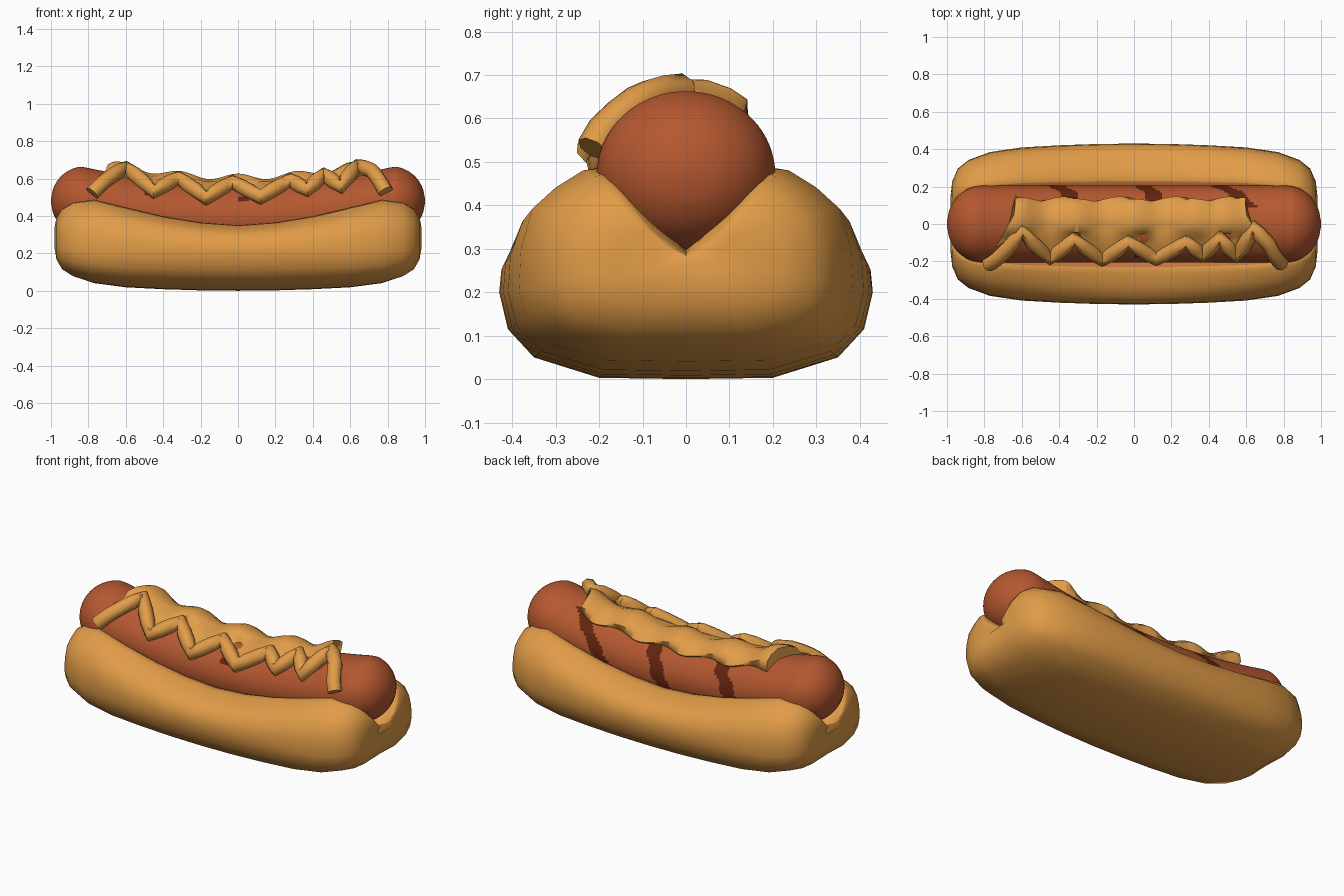
import bpy, bmesh, math

if "Cube" in bpy.data.objects:
    bpy.data.objects.remove(bpy.data.objects["Cube"])


def material(name, rgb):
    m = bpy.data.materials.new(name)
    m.diffuse_color = (*rgb, 1)
    m.use_nodes = True
    m.node_tree.nodes["Principled BSDF"].inputs["Base Color"].default_value = m.diffuse_color
    return m


BUN = material("toasted bun", (0.75, 0.33, 0.064))
STAIN = material("sauce stained bun", (0.56, 0.18, 0.05))
SAUSAGE = material("sausage red brown", (0.46, 0.097, 0.029))
GRILL = material("grill mark brown", (0.125, 0.017, 0.005))
MUSTARD = material("mustard", (0.75, 0.335, 0.066))

R = 0.187


def centre_z(x):
    return 0.385 + 0.095 * min(1, abs(x) / 0.85) ** 2


def on_sausage(x, deg, r):
    """Point around the sausage; deg is measured from straight up towards the front."""
    a = math.radians(deg)
    return (x, -r * 1.1 * math.sin(a), centre_z(x) + r * math.cos(a))


def loft(name, rings, mats, rule=None, angle=50):
    """Skin closed rings of points, cap the ends, colour faces by rule(ring, side)."""
    bm = bmesh.new()
    vs = [[bm.verts.new(p) for p in ring] for ring in rings]
    n = len(rings[0])
    for i in range(len(vs) - 1):
        for j in range(n):
            k = (j + 1) % n
            f = bm.faces.new((vs[i][j], vs[i][k], vs[i + 1][k], vs[i + 1][j]))
            f.material_index = rule(i, j) if rule else 0
    bm.faces.new(vs[0])
    bm.faces.new(vs[-1])
    bmesh.ops.recalc_face_normals(bm, faces=bm.faces)
    me = bpy.data.meshes.new(name)
    bm.to_mesh(me)
    bm.free()
    ob = bpy.data.objects.new(name, me)
    bpy.context.collection.objects.link(ob)
    for m in mats:
        me.materials.append(m)
    smooth(ob, angle)
    return ob


def smooth(ob, angle):
    bpy.ops.object.select_all(action='DESELECT')
    ob.select_set(True)
    bpy.context.view_layer.objects.active = ob
    bpy.ops.object.shade_smooth_by_angle(angle=math.radians(angle))


# Bun: two lobes with a groove, saddle shaped along x, rounded at the ends
half = [(0, 0.0), (0.2, 0.003), (0.35, 0.05), (0.41, 0.115), (0.43, 0.2), (0.425, 0.3),
        (0.395, 0.395), (0.335, 0.445), (0.265, 0.485), (0.23, 0.49), (0.205, 0.475), (0, 0.2)]
profile = half + [(-y, z) for y, z in half[-2:0:-1]]
ends = [(0.976, 0.1), (0.98, 0.28), (0.972, 0.47), (0.942, 0.68), (0.885, 0.83), (0.77, 0.96)]
mids = [(0.6, 1.0), (0.4, 1.0), (0.2, 1.0)]
stations = ([(-x, s) for x, s in ends + mids] + [(0, 1.0)] + (ends + mids)[::-1])
rings = []
for x, s in stations:
    t = min(abs(x), 0.82) / 0.82
    top = 0.35 + 0.16 * t ** 1.7
    ring = []
    for y, z in profile:
        low = z < 0.15
        if y == 0 and not low:
            z += 0.1 * t * t
        elif z > 0.2:
            z = 0.2 + (z - 0.2) * (top - 0.2) / 0.29
        z += 0.035 * t * t * max(0, 1 - z / 0.2)
        z = 0.28 + (z - 0.28) * s
        sy = s ** 0.72
        notch = 0.05 * max(0, 1 - abs(y) / 0.25) * min(1, (1 - s) * 4) * (0.2 if low else 1)
        ring.append((x - math.copysign(notch, x), y * (1 - 0.09 * t * t) * sy, z))
    rings.append(ring)
LAST = len(rings) - 2
loft("bun", rings, [BUN, STAIN],
     lambda i, j: int(9 <= j <= 12 and 4 <= i <= LAST - 4), 70)

# Sausage: bent capsule with slanted grill marks on the back and two spots in front
SIDES = 72
xs = [-1 + 0.01 * i for i in range(201)]
xs[0], xs[-1] = -0.9995, 0.9995
rings = []
for x in xs:
    e = max(0, abs(x) - 0.8) / 0.2
    r = max(0.004, R * math.sqrt(max(0, 1 - e ** 2.2)))
    rings.append([on_sausage(x, 360 * j / SIDES - 180, r) for j in range(SIDES)])


def marks(i, j):
    x = (xs[i] + xs[i + 1]) / 2
    a = 360 * (j + 0.5) / SIDES - 180
    if -125 < a < -25:
        wob = 0.008 * math.sin(a * 0.2)
        for x0, slope in ((-0.42, 0.002), (0.04, 0.0017), (0.44, 0.003)):
            if abs(x - x0 - slope * (a + 85) - wob) < 0.046:
                return 1
    if 50 < a < 62 and min(abs(x + 0.47), abs(x - 0.03)) < 0.028:
        return 1
    return 0


loft("sausage", rings, [SAUSAGE, GRILL], marks)

# Mustard zigzag path along the front: (x, angle)
path = [(-0.78, 74), (-0.71, 48), (-0.6, 8), (-0.45, 54), (-0.32, 20), (-0.17, 58),
        (-0.03, 24), (0.12, 56), (0.28, 24), (0.37, 48), (0.46, 18), (0.55, 50),
        (0.64, 4), (0.72, 28), (0.79, 72)]


def zig_angle(x):
    for (x0, a0), (x1, a1) in zip(path, path[1:]):
        if x0 <= x <= x1:
            return a0 + (a1 - a0) * (x - x0) / (x1 - x0)
    return 30


# Mustard sheet from the zigzag over the top, dipping under the sausage skin at small gaps
rings = []
N = 90
for i in range(N + 1):
    u = i / N
    x = -0.67 + 1.3 * u
    lump = 0.016 * math.cos(2 * math.pi * (x + 0.62) / 0.31) + 0.012 * min(1, abs(x) / 0.6) ** 3
    back = -38 + 4 * math.sin(x * 21)
    front = max(20, zig_angle(x))
    near = min(abs(x + 0.31), abs(x - 0.05), abs(x - 0.49))
    arc = [front, 17, 10, 0, -10, -22, -32, back]
    high = [0.018, 0.02, 0.028, 0.038, 0.04, 0.035, 0.028, 0.012]
    high[1] -= 0.035 * max(0, 1 - near / 0.07)
    outer = [on_sausage(x, a, R + h + lump * (h > 0.026)) for a, h in zip(arc, high)]
    inner = [on_sausage(x, a, R - 0.025) for a in arc[::-1]]
    # ends run slanted, wider at the front
    skew = 0.07 * (abs(2 * u - 1) ** 6) * (1 if u > 0.5 else -1)
    rings.append([(px + skew * max(-0.5, min(1, -py / 0.12)), py, pz)
                  for px, py, pz in outer + inner])
loft("mustard_sheet", rings, [MUSTARD], angle=60)

# Mustard zigzag strand squeezed along the front
pts = []
for (x0, a0), (x1, a1) in zip(path, path[1:]):
    for k in range(3):
        t = k / 3
        a = a0 + (a1 - a0) * t
        lift = 0.016 + 0.026 * max(0, 1 - a / 40)
        pts.append(on_sausage(x0 + (x1 - x0) * t, a, R + lift))
pts.append(on_sausage(*path[-1], R + 0.016))
cu = bpy.data.curves.new("mustard_zigzag", 'CURVE')
cu.dimensions = '3D'
cu.bevel_depth = 0.041
cu.bevel_resolution = 2
cu.use_fill_caps = True
sp = cu.splines.new('POLY')
sp.points.add(len(pts) - 1)
for p, co in zip(sp.points, pts):
    p.co = (*co, 1)
cu.materials.append(MUSTARD)
zig = bpy.data.objects.new("mustard_zigzag", cu)
bpy.context.collection.objects.link(zig)
bpy.ops.object.select_all(action='DESELECT')
zig.select_set(True)
bpy.context.view_layer.objects.active = zig
bpy.ops.object.convert(target='MESH')
smooth(bpy.context.view_layer.objects.active, 50)
